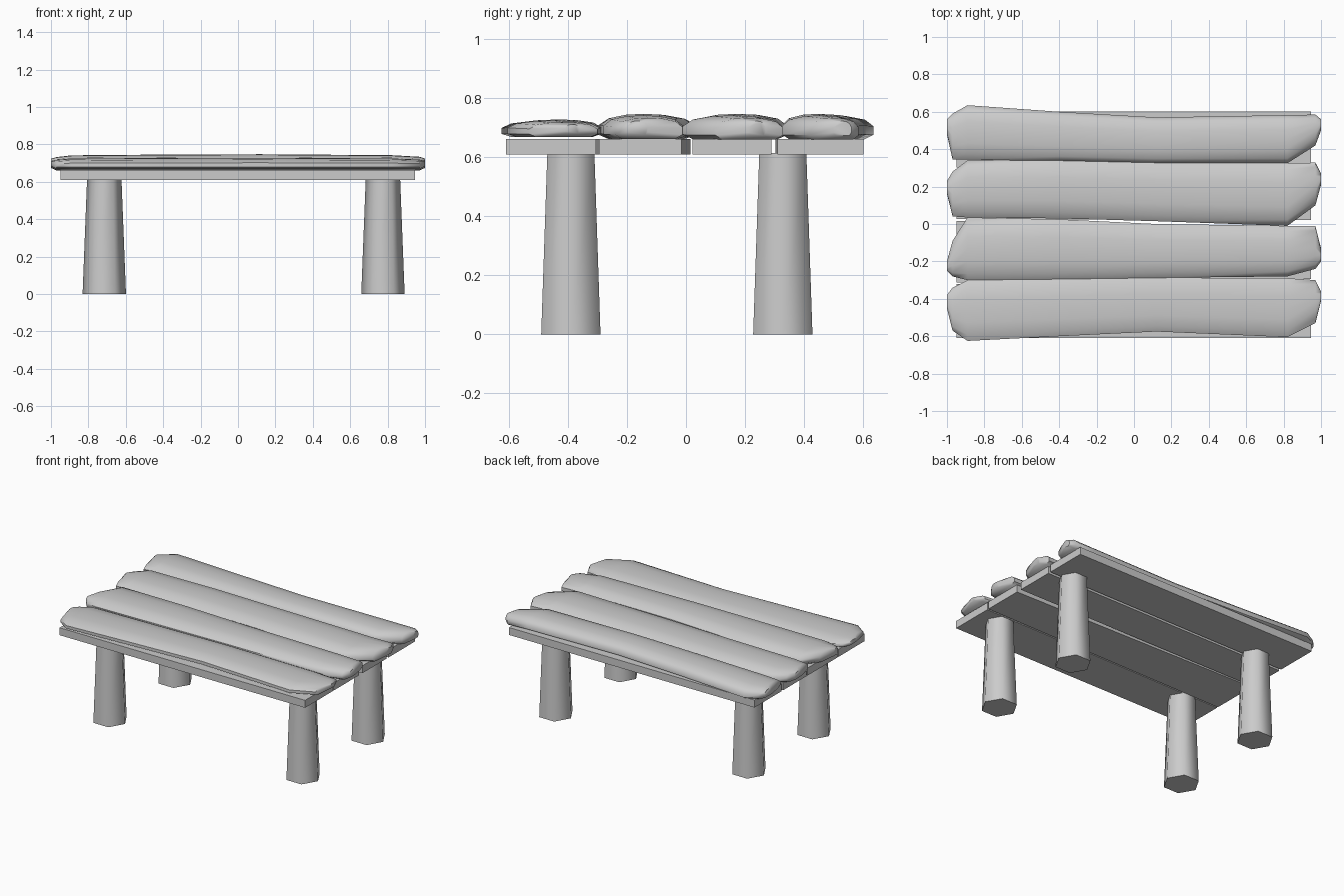
import bpy, math

if "Cube" in bpy.data.objects:
    bpy.data.objects.remove(bpy.data.objects["Cube"])

grey = bpy.data.materials.new("plain grey")
grey.use_nodes = True
grey.diffuse_color = (0.6, 0.6, 0.6, 1)
grey.node_tree.nodes["Principled BSDF"].inputs["Base Color"].default_value = (0.6, 0.6, 0.6, 1)


def loft(name, rings, angle):
    """Skin a list of equal-length rings and cap both ends."""
    n = len(rings[0])
    verts = [p for ring in rings for p in ring]
    faces = [(r * n + i, r * n + (i + 1) % n, (r + 1) * n + (i + 1) % n, (r + 1) * n + i)
             for r in range(len(rings) - 1) for i in range(n)]
    faces += [tuple(reversed(range(n))), tuple(range(len(verts) - n, len(verts)))]
    mesh = bpy.data.meshes.new(name)
    mesh.from_pydata(verts, [], faces)
    mesh.materials.append(grey)
    obj = bpy.data.objects.new(name, mesh)
    bpy.context.collection.objects.link(obj)
    bpy.ops.object.select_all(action="DESELECT")
    obj.select_set(True)
    bpy.context.view_layer.objects.active = obj
    bpy.ops.object.mode_set(mode="EDIT")
    bpy.ops.mesh.select_all(action="SELECT")
    bpy.ops.mesh.normals_make_consistent(inside=False)
    bpy.ops.object.mode_set(mode="OBJECT")
    bpy.ops.object.shade_smooth_by_angle(angle=math.radians(angle))
    return obj


# Tapered six-sided legs
def hexagon(x, y, z, radius):
    return [(x + radius * math.cos(i * math.pi / 3),
             y + radius * math.sin(i * math.pi / 3), z) for i in range(6)]


for side, x in (("right", -0.715), ("left", 0.775)):
    for end, y in (("front", -0.39), ("back", 0.328)):
        loft(f"{end}_{side}_leg", [hexagon(x, y, 0, 0.116), hexagon(x, y, 0.615, 0.092)], 65)

# Thin flat boards: y limits at the right end, then at the left end
boards = [(-0.61, -0.322, -0.61, -0.305), (-0.314, 0.016, -0.295, -0.015),
          (0.026, 0.285, 0.022, 0.29), (0.303, 0.602, 0.31, 0.602)]
for number, (lo0, hi0, lo1, hi1) in enumerate(boards, 1):
    loft(f"under_board_{number}",
         [[(x, lo, 0.61), (x, hi, 0.61), (x, hi, 0.662), (x, lo, 0.662)]
          for x, lo, hi in ((-0.95, lo0, hi0), (0.945, lo1, hi1))], 30)

# Rounded, worn top slabs: front and back edge at each station along x
stations = (-1, -0.97, -0.89, -0.4, 0.12, 0.82, 0.97, 1)
slabs = [
    (0.668, 0.728, (-0.45, -0.57, -0.625, -0.6, -0.575, -0.605, -0.53, -0.41),
     (-0.38, -0.34, -0.3, -0.295, -0.286, -0.29, -0.3, -0.36)),
    (0.662, 0.747, (-0.25, -0.28, -0.3, -0.295, -0.288, -0.28, -0.24, -0.2),
     (-0.2, -0.09, 0.035, 0.025, 0.0, -0.01, -0.012, -0.13)),
    (0.66, 0.747, (0.16, 0.04, 0.035, 0.03, 0.015, -0.01, 0.1, 0.21),
     (0.23, 0.28, 0.34, 0.343, 0.33, 0.325, 0.328, 0.27)),
    (0.66, 0.747, (0.48, 0.345, 0.345, 0.335, 0.325, 0.325, 0.42, 0.5),
     (0.56, 0.59, 0.635, 0.6, 0.57, 0.582, 0.585, 0.56)),
]
# Half cross-section: inset share of the width, height share
profile = ((0.11, 0.0), (0.0, 0.2), (0.0, 0.56), (0.1, 0.83), (0.3, 0.97))
crown = (0.72, 0.82, 0.93, 0.98, 1.0, 0.94, 0.84, 0.72)
for number, (bottom, top, front, back) in enumerate(slabs, 1):
    rings = []
    for i, (x, lo, hi, c) in enumerate(zip(stations, front, back, crown)):
        base = bottom + (0.014 if i in (0, len(stations) - 1) else 0)
        height = bottom + (top - bottom) * c - base
        half = [(inset * (hi - lo), base + h * height) for inset, h in profile]
        rings.append([(x, lo + d, z) for d, z in half]
                     + [(x, (lo + hi) / 2, base + height)]
                     + [(x, hi - d, z) for d, z in reversed(half)])
    loft(f"top_slab_{number}", rings, 50)
